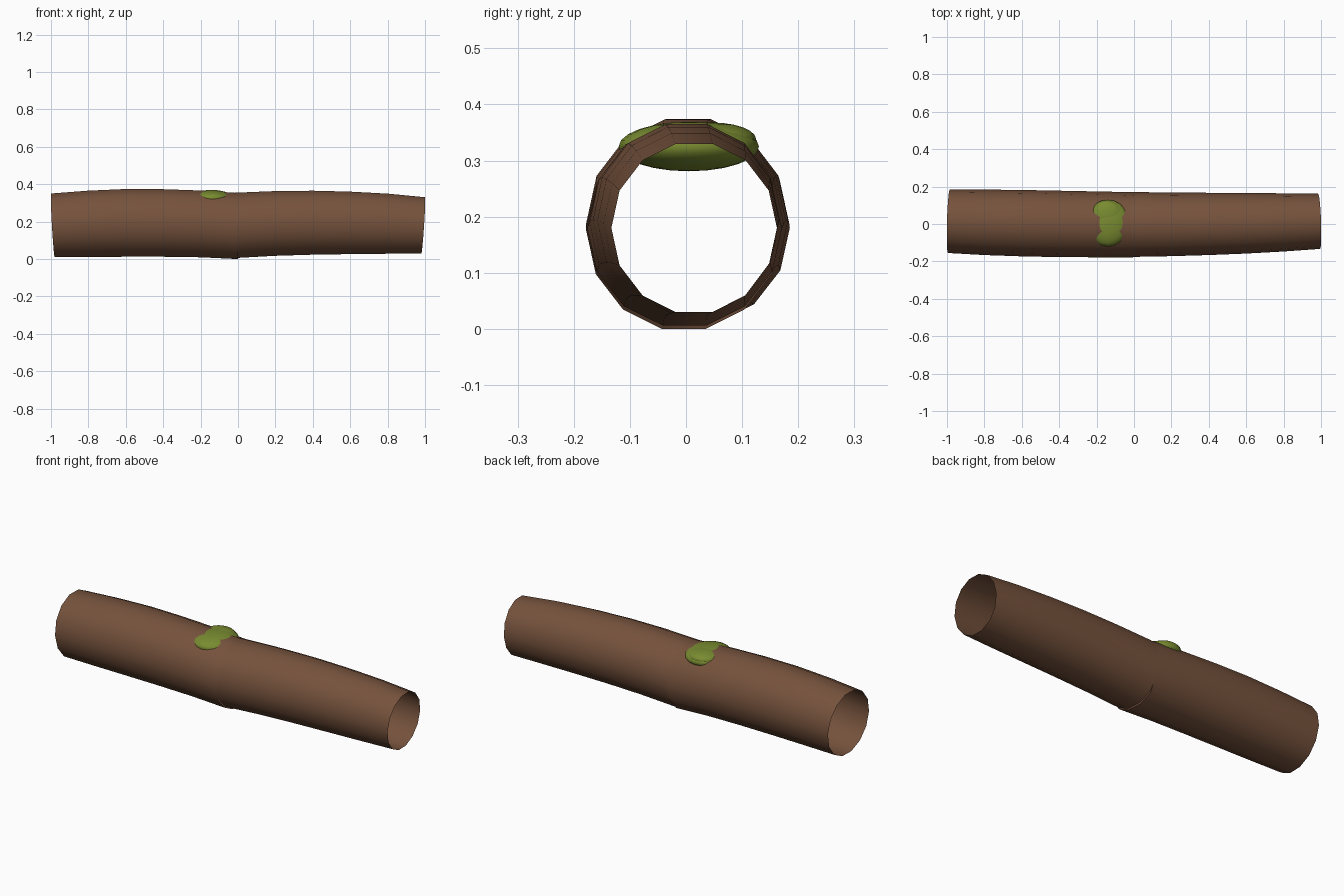
import bpy, bmesh, math

if "Cube" in bpy.data.objects:
    bpy.data.objects.remove(bpy.data.objects["Cube"])

def material(name, rgb):
    m = bpy.data.materials.new(name)
    m.diffuse_color = (*rgb, 1)
    m.use_nodes = True
    m.node_tree.nodes["Principled BSDF"].inputs["Base Color"].default_value = m.diffuse_color
    return m

bark = material("bark brown", (0.18, 0.085, 0.046))
moss = material("moss green", (0.19, 0.26, 0.03))
SIDES = 14

def finish(bm, name, mat):
    me = bpy.data.meshes.new(name)
    bm.to_mesh(me)
    bm.free()
    for p in me.polygons:
        p.use_smooth = True
    ob = bpy.data.objects.new(name, me)
    me.materials.append(mat)
    bpy.context.collection.objects.link(ob)
    return ob

def tube(name, rings):
    """Open tube; ring = x, z bottom, z top, y min, y max, lean in z, lean in y, wobble."""
    bm = bmesh.new()
    prev = None
    for x, z0, z1, y0, y1, lz, ly, wob in rings:
        cy, cz, ry, rz = (y0 + y1) / 2, (z0 + z1) / 2, (y1 - y0) / 2, (z1 - z0) / 1.95
        ring = []
        for i in range(SIDES):
            a = 2 * math.pi * i / SIDES
            c, s = math.cos(a), math.sin(a)
            ring.append(bm.verts.new((x + lz * s + ly * c + wob * math.sin(3 * a + 1),
                                      cy + ry * c, cz + rz * s)))
        if prev:
            for i in range(SIDES):
                j = (i + 1) % SIDES
                bm.faces.new((ring[i], ring[j], prev[j], prev[i]))
        prev = ring
    bmesh.ops.recalc_face_normals(bm, faces=bm.faces)
    return finish(bm, name, bark)

# Two gently bowed hollow log halves that meet at the middle
tube("log_left_half", [
    (-0.99, 0.010, 0.350, -0.155, 0.185, -0.010, 0.005, 0),
    (-0.80, 0.011, 0.365, -0.166, 0.184, -0.005, 0, 0),
    (-0.60, 0.012, 0.374, -0.173, 0.182, 0, 0, 0),
    (-0.40, 0.012, 0.373, -0.177, 0.178, 0, 0, 0),
    (-0.20, 0.009, 0.366, -0.178, 0.174, 0, 0, 0),
    (0.000, 0.000, 0.352, -0.178, 0.170, 0.008, 0, 0.008)])
tube("log_right_half", [
    (-0.010, 0.006, 0.354, -0.176, 0.171, -0.005, 0, 0.006),
    (0.20, 0.017, 0.363, -0.172, 0.168, 0, 0, 0),
    (0.40, 0.023, 0.365, -0.166, 0.167, 0, 0, 0),
    (0.60, 0.026, 0.360, -0.158, 0.166, 0, 0, 0),
    (0.80, 0.028, 0.349, -0.147, 0.164, 0.005, 0, 0),
    (0.99, 0.030, 0.330, -0.133, 0.162, 0.010, -0.005, 0)])

# Moss patch: two flattened overlapping mounds
def mound(name, loc, radii):
    bm = bmesh.new()
    bmesh.ops.create_uvsphere(bm, u_segments=20, v_segments=12, radius=1)
    for v in bm.verts:
        v.co = [v.co[k] * radii[k] + loc[k] for k in range(3)]
    finish(bm, name, moss)

mound("moss_main", (-0.14, 0.005, 0.325), (0.115, 0.125, 0.044))
mound("moss_small", (-0.145, 0.045, 0.338), (0.085, 0.080, 0.030))
